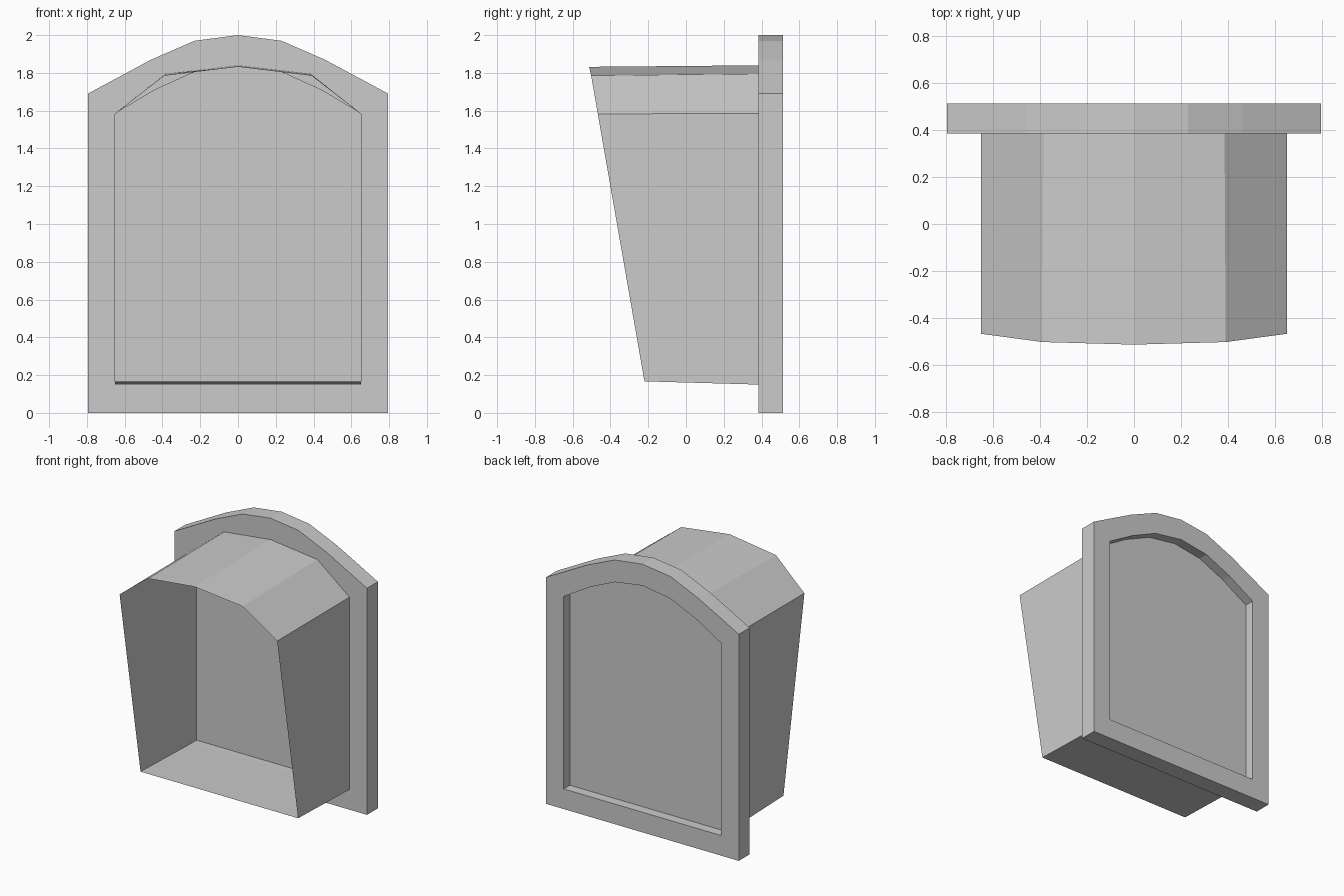
import bpy, bmesh

if "Cube" in bpy.data.objects:
    bpy.data.objects.remove(bpy.data.objects["Cube"])

Y_FRONT, Y_PANEL, Y_BACK = 0.385, 0.44, 0.513


def mirrored(half):
    """Closed loop from right-half (x, ...) points ending on the centre line."""
    return half + [(-p[0], *p[1:]) for p in reversed(half[:-1])]


def make_object(name, build):
    bm = bmesh.new()
    build(bm)
    bmesh.ops.recalc_face_normals(bm, faces=bm.faces)
    mesh = bpy.data.meshes.new(name)
    bm.to_mesh(mesh)
    bm.free()
    obj = bpy.data.objects.new(name, mesh)
    bpy.context.collection.objects.link(obj)
    return obj


def ring(bm, points):
    return [bm.verts.new(p) for p in points]


def bridge(bm, a, b):
    n = len(a)
    for i in range(n):
        j = (i + 1) % n
        bm.faces.new((a[i], a[j], b[j], b[i]))


def at_y(profile, y):
    return [(x, y, z) for x, z in profile]


outer = mirrored([(0.795, 0), (0.795, 1.69), (0.46, 1.87), (0.23, 1.97), (0, 2.0)])
inner = mirrored([(0.65, 0.15), (0.65, 1.585), (0.44, 1.71), (0.23, 1.805), (0, 1.84)])


# Arched frame with a through opening
def frame(bm):
    rings = [ring(bm, at_y(outer, Y_FRONT)), ring(bm, at_y(outer, Y_BACK)),
             ring(bm, at_y(inner, Y_BACK)), ring(bm, at_y(inner, Y_FRONT))]
    for i in range(4):
        bridge(bm, rings[i], rings[(i + 1) % 4])


# Thin panel recessed inside the frame
def panel(bm):
    bm.faces.new(ring(bm, at_y(inner, Y_PANEL)))


# Thin open-fronted hood with a slanted mouth
def hood(bm):
    back = mirrored([(0.65, 0.15), (0.65, 1.585), (0.385, 1.795), (0, 1.84)])
    mouth = mirrored([(0.65, -0.22, 0.167), (0.65, -0.467, 1.583),
                      (0.39, -0.502, 1.785), (0, -0.513, 1.832)])
    bridge(bm, ring(bm, mouth), ring(bm, at_y(back, Y_FRONT)))


make_object("arched_frame", frame)
make_object("back_panel", panel)
make_object("hood", hood)
